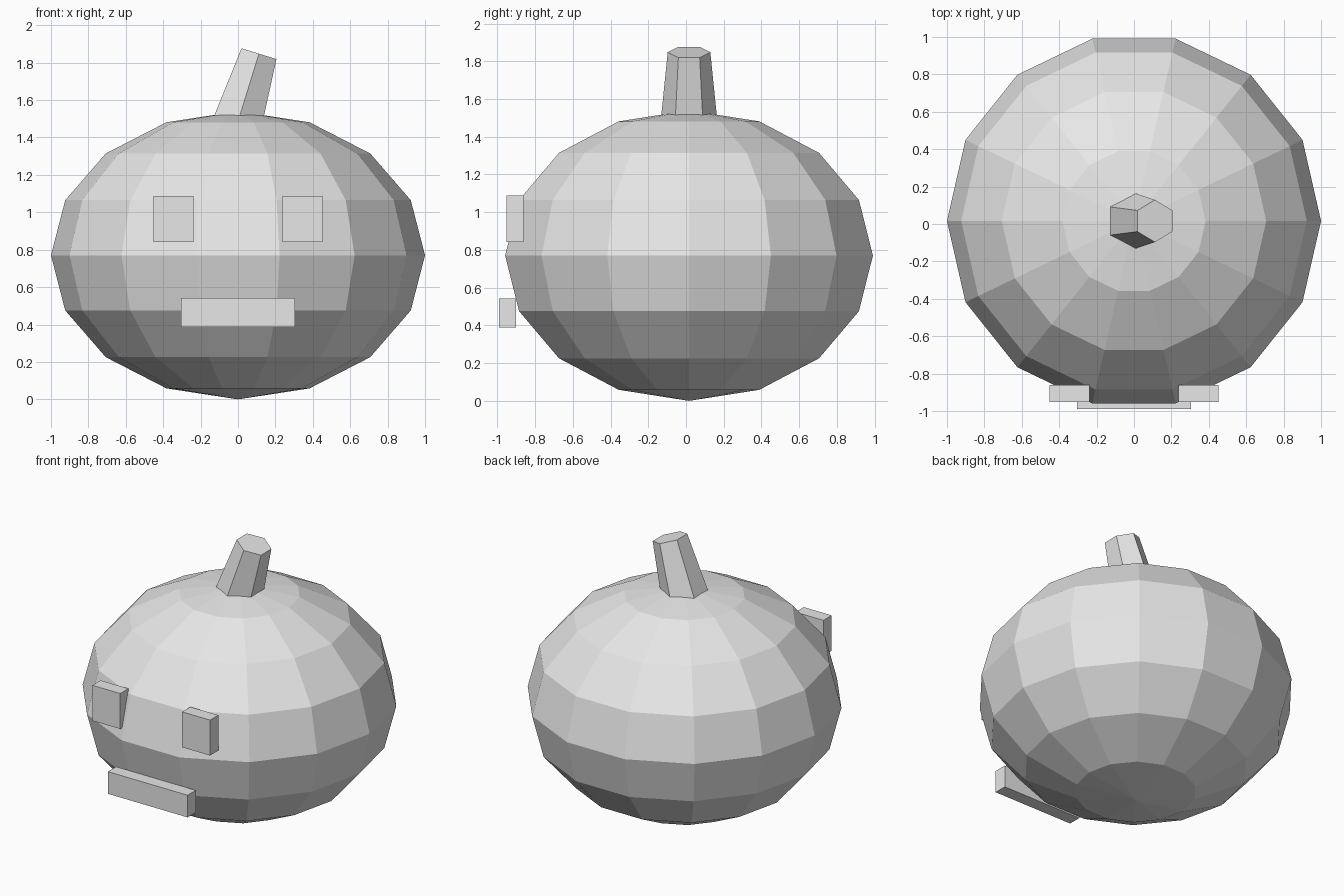
import bpy
import bmesh
from math import sin, cos, pi
from mathutils import Matrix, Vector

default = bpy.data.objects.get("Cube")
if default:
    bpy.data.objects.remove(default, do_unlink=True)

# Single flat colour
grey = bpy.data.materials.new("plain_grey")
grey.use_nodes = True
colour = (0.8, 0.8, 0.8, 1)
grey.diffuse_color = colour
grey.node_tree.nodes["Principled BSDF"].inputs["Base Color"].default_value = colour


def finish(name, bm):
    """Turn a bmesh into a flat shaded object with outward normals."""
    bmesh.ops.recalc_face_normals(bm, faces=bm.faces)
    mesh = bpy.data.meshes.new(name)
    bm.to_mesh(mesh)
    bm.free()
    mesh.materials.append(grey)
    obj = bpy.data.objects.new(name, mesh)
    bpy.context.collection.objects.link(obj)
    return obj


def lathe(name, profile, sides, start=0.0, capped=False):
    """Revolve (radius, height) points around z into a faceted solid."""
    bm = bmesh.new()
    rings = []
    for r, z in profile:
        angles = [start + 2 * pi * i / sides for i in range(sides)]
        rings.append([bm.verts.new((r * cos(a), r * sin(a), z)) for a in angles])
    for low, high in zip(rings, rings[1:]):
        for i in range(sides):
            j = (i + 1) % sides
            bm.faces.new((low[i], low[j], high[j], high[i]))
    if capped:
        bm.faces.new(rings[0])
        bm.faces.new(rings[-1])
    bmesh.ops.remove_doubles(bm, verts=bm.verts, dist=0.0001)
    return finish(name, bm)


def block(name, centre, size):
    bm = bmesh.new()
    bmesh.ops.create_cube(bm, size=1, matrix=Matrix.Diagonal((*size, 1)))
    obj = finish(name, bm)
    obj.location = centre
    return obj


# Squashed round body
height, bands = 0.77, 8
arc = [pi * k / bands for k in range(bands + 1)]
body = lathe("body", [(sin(t), height * (1 - cos(t))) for t in arc], sides=14)
body.location.y = 0.016

# Tapered six-sided stem leaning to the left
tilt, length = 0.3, 0.4
stem = lathe("stem", [(0.152, -length), (0.113, 0)], sides=6, start=pi / 2, capped=True)
stem.rotation_euler.y = tilt
stem.location = Vector((0.112, 0.016, 1.848))

# Face blocks
for side, sign in (("left", 1), ("right", -1)):
    block(side + "_eye", (sign * 0.345, -0.907, 0.965), (0.214, 0.09, 0.246))
block("mouth", (0, -0.945, 0.465), (0.612, 0.09, 0.154))
